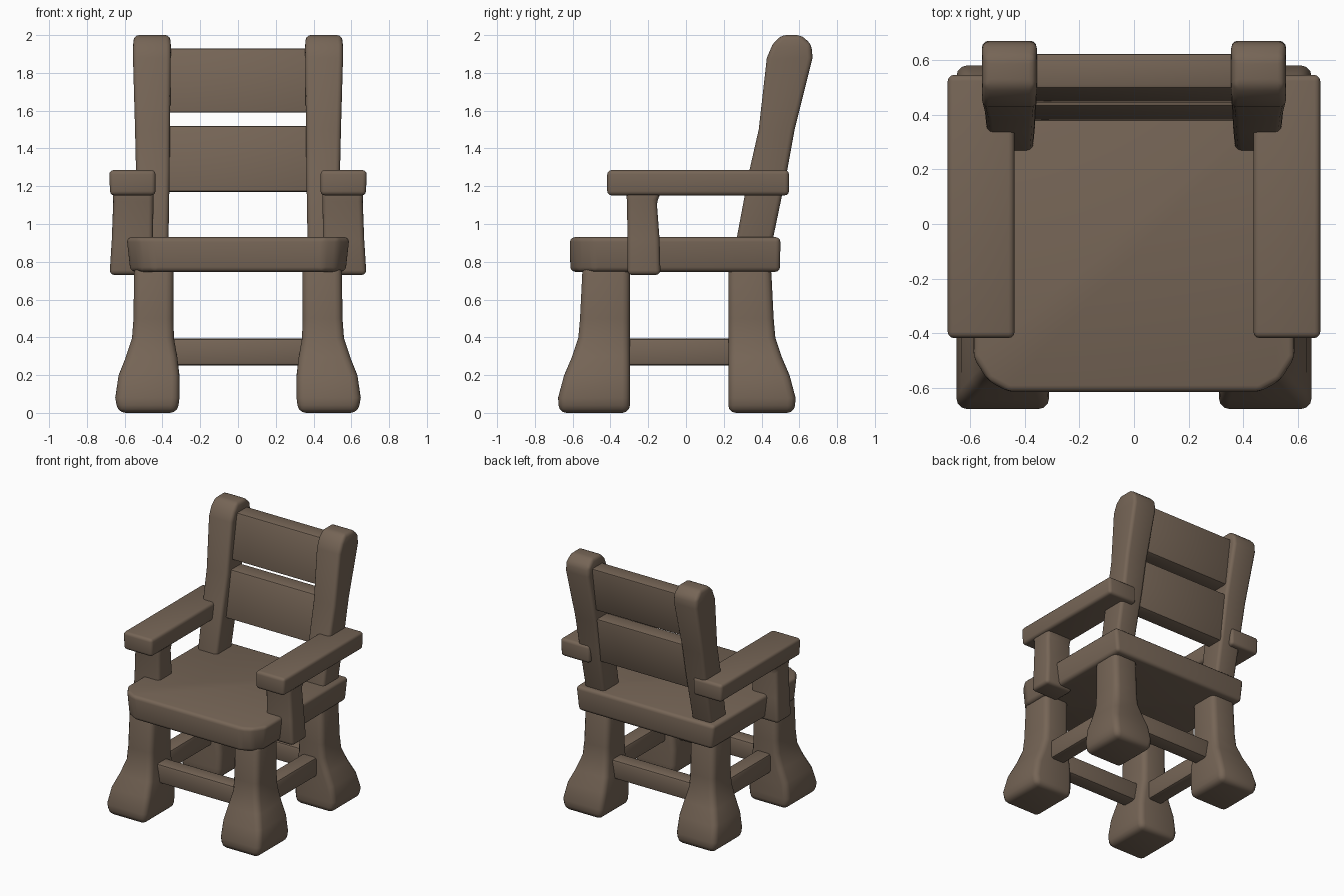
import bpy, bmesh, math

if "Cube" in bpy.data.objects:
    bpy.data.objects.remove(bpy.data.objects["Cube"])

wood = bpy.data.materials.new("brown wood")
wood.diffuse_color = (0.18, 0.13, 0.093, 1)
wood.use_nodes = True
wood.node_tree.nodes["Principled BSDF"].inputs["Base Color"].default_value = wood.diffuse_color


def rect(z, x0, x1, y0, y1):
    """Rectangular ring at height z."""
    return [(x0, y0, z), (x1, y0, z), (x1, y1, z), (x0, y1, z)]


def loft(name, rings, bevel, mirror=False, segments=3):
    """Skin a stack of rings, round its hard edges, optionally mirror over x."""
    bm = bmesh.new()
    loops = [[bm.verts.new(p) for p in ring] for ring in rings]
    n = len(loops[0])
    for low, high in zip(loops, loops[1:]):
        for i in range(n):
            j = (i + 1) % n
            bm.faces.new((low[i], low[j], high[j], high[i]))
    bm.faces.new(loops[0][::-1])
    bm.faces.new(loops[-1])
    bmesh.ops.recalc_face_normals(bm, faces=bm.faces)
    hard = [e for e in bm.edges if e.calc_face_angle(0) > math.radians(28)]
    bmesh.ops.bevel(bm, geom=hard, offset=bevel, segments=segments,
                    profile=0.5, affect='EDGES', clamp_overlap=True)
    me = bpy.data.meshes.new(name)
    bm.to_mesh(me)
    bm.free()
    me.materials.append(wood)
    ob = bpy.data.objects.new(name, me)
    bpy.context.collection.objects.link(ob)
    for p in me.polygons:
        p.use_smooth = True
    me.set_sharp_from_angle(angle=math.radians(32))
    if mirror:
        ob.modifiers.new("mirror", 'MIRROR')
    return ob


# Flared legs: (z, inner x, outer x, outward spread in y)
flare = [(0.0, 0.32, 0.635, 0.125), (0.08, 0.31, 0.65, 0.13),
         (0.20, 0.31, 0.632, 0.098), (0.30, 0.322, 0.592, 0.055),
         (0.40, 0.34, 0.56, 0.022), (0.50, 0.342, 0.553, 0.014),
         (0.78, 0.34, 0.55, 0.0)]
loft("front_leg", [rect(z, a, b, -0.547 - s, -0.297) for z, a, b, s in flare], 0.04, True)
loft("back_leg", [rect(z, a, b, 0.224, 0.45 + s) for z, a, b, s in flare], 0.04, True)

# Seat plank with rounded front corners, slightly narrower underneath
right = [(0.46, -0.615), (0.535, -0.575), (0.59, -0.49), (0.585, 0.5)]
plan = right + [(-x, y) for x, y in reversed(right)]
loft("seat", [[(x * 0.965, y * 0.995, 0.747) for x, y in plan],
              [(x, y, 0.93) for x, y in plan]], 0.025)

# Leaning back posts with rounded tops
loft("back_post", [rect(0.80, 0.37, 0.535, 0.245, 0.435),
                   rect(1.28, 0.362, 0.54, 0.335, 0.535),
                   rect(1.50, 0.36, 0.545, 0.385, 0.575),
                   rect(1.88, 0.355, 0.556, 0.428, 0.67),
                   rect(1.95, 0.355, 0.556, 0.458, 0.664),
                   rect(2.0, 0.36, 0.55, 0.505, 0.61)], 0.025, True)

# Back slats, tilted with the posts
for name, z0, z1 in (("lower_slat", 1.17, 1.52), ("upper_slat", 1.59, 1.93)):
    front = [0.375 + 0.16 * (z - 1.17) for z in (z0, z1)]
    loft(name, [rect(z, -0.42, 0.42, y, y + 0.127)
                for z, y in zip((z0, z1), front)], 0.012, segments=2)

# Armrests and their supports
loft("armrest", [rect(1.152, 0.437, 0.677, -0.417, 0.545),
                 rect(1.285, 0.437, 0.682, -0.417, 0.545)], 0.022, True)
loft("arm_support", [rect(0.73, 0.45, 0.68, -0.31, -0.135),
                     rect(0.92, 0.45, 0.668, -0.31, -0.14),
                     rect(1.12, 0.448, 0.66, -0.312, -0.155),
                     rect(1.18, 0.448, 0.665, -0.32, -0.125)], 0.025, True)

# Stretchers between the legs
for name, y in (("front_stretcher", -0.43), ("back_stretcher", 0.345)):
    loft(name, [rect(z, -0.42, 0.42, y - 0.06, y + 0.06) for z in (0.25, 0.395)],
         0.018, segments=2)
loft("side_stretcher", [rect(z, 0.385, 0.505, -0.4, 0.33) for z in (0.25, 0.395)],
     0.018, True, segments=2)
